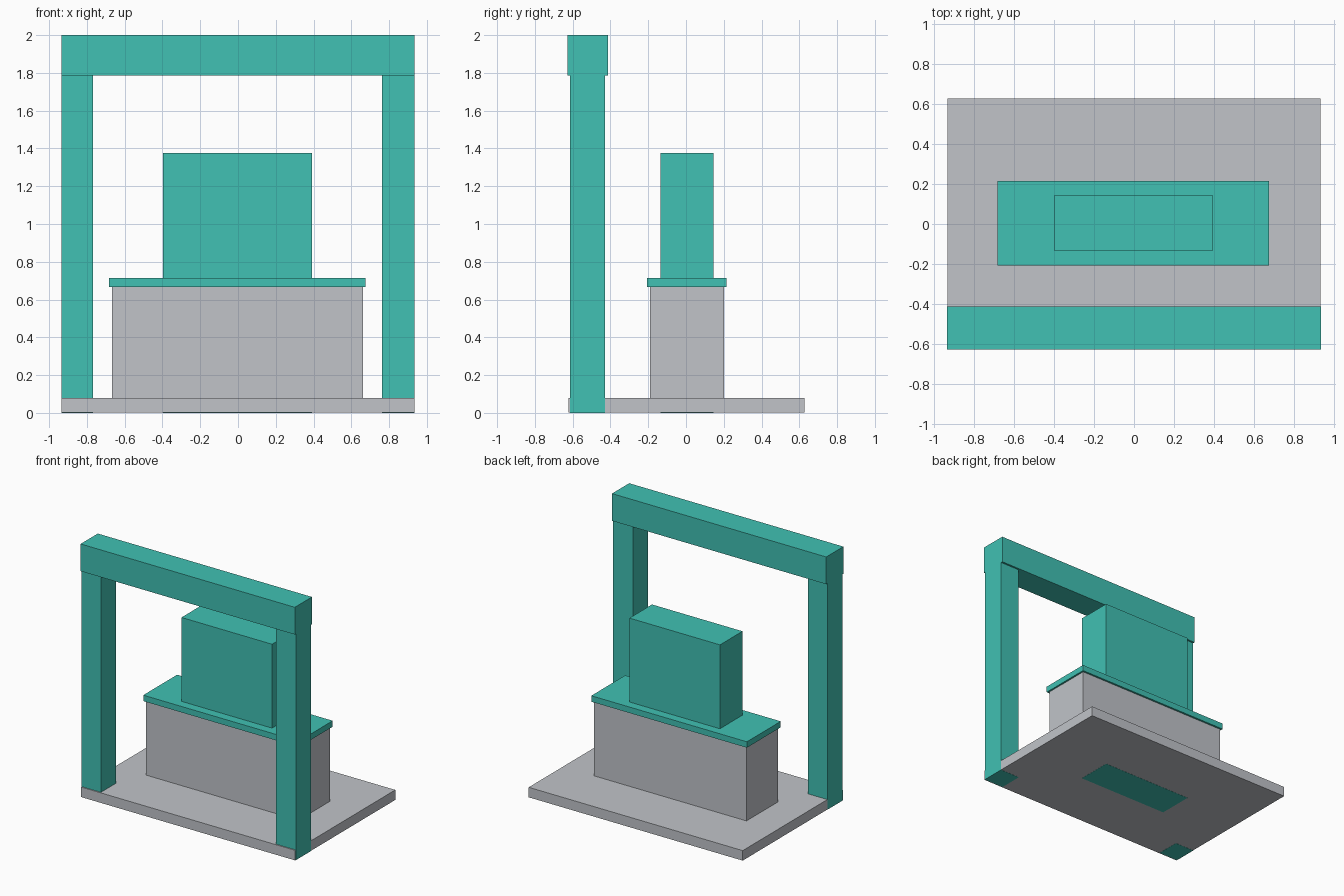
import bpy

if "Cube" in bpy.data.objects:
    bpy.data.objects.remove(bpy.data.objects["Cube"])


def material(name, color):
    m = bpy.data.materials.new(name)
    m.diffuse_color = (*color, 1.0)
    m.use_nodes = True
    m.node_tree.nodes["Principled BSDF"].inputs["Base Color"].default_value = m.diffuse_color
    return m


teal = material("teal", (0.052, 0.533, 0.451))
grey = material("light grey", (0.533, 0.552, 0.584))


def box(name, x, y, z, mat):
    """Axis-aligned box from (min, max) extents."""
    bpy.ops.mesh.primitive_cube_add(size=1)
    ob = bpy.context.object
    ob.name = name
    ob.location = [(a + b) / 2 for a, b in (x, y, z)]
    ob.scale = [b - a for a, b in (x, y, z)]
    bpy.ops.object.transform_apply(location=True, rotation=False, scale=True)
    ob.data.materials.append(mat)
    return ob


# Ground slab and pedestal
box("base_slab", (-0.934, 0.934), (-0.622, 0.627), (0.001, 0.08), grey)
box("pedestal", (-0.668, 0.662), (-0.19, 0.20), (0.07, 0.667), grey)

# Ledge on the pedestal, and the block whose core runs down to the ground
box("ledge", (-0.682, 0.676), (-0.207, 0.215), (0.667, 0.714), teal)
box("upper_block", (-0.398, 0.392), (-0.136, 0.145), (0.0, 1.376), teal)

# Gate: two posts carrying a slightly deeper beam
box("left_post", (-0.935, -0.767), (-0.614, -0.428), (0.0, 1.785), teal)
box("right_post", (0.762, 0.935), (-0.614, -0.428), (0.0, 1.785), teal)
box("top_beam", (-0.935, 0.935), (-0.627, -0.413), (1.785, 2.0), teal)
